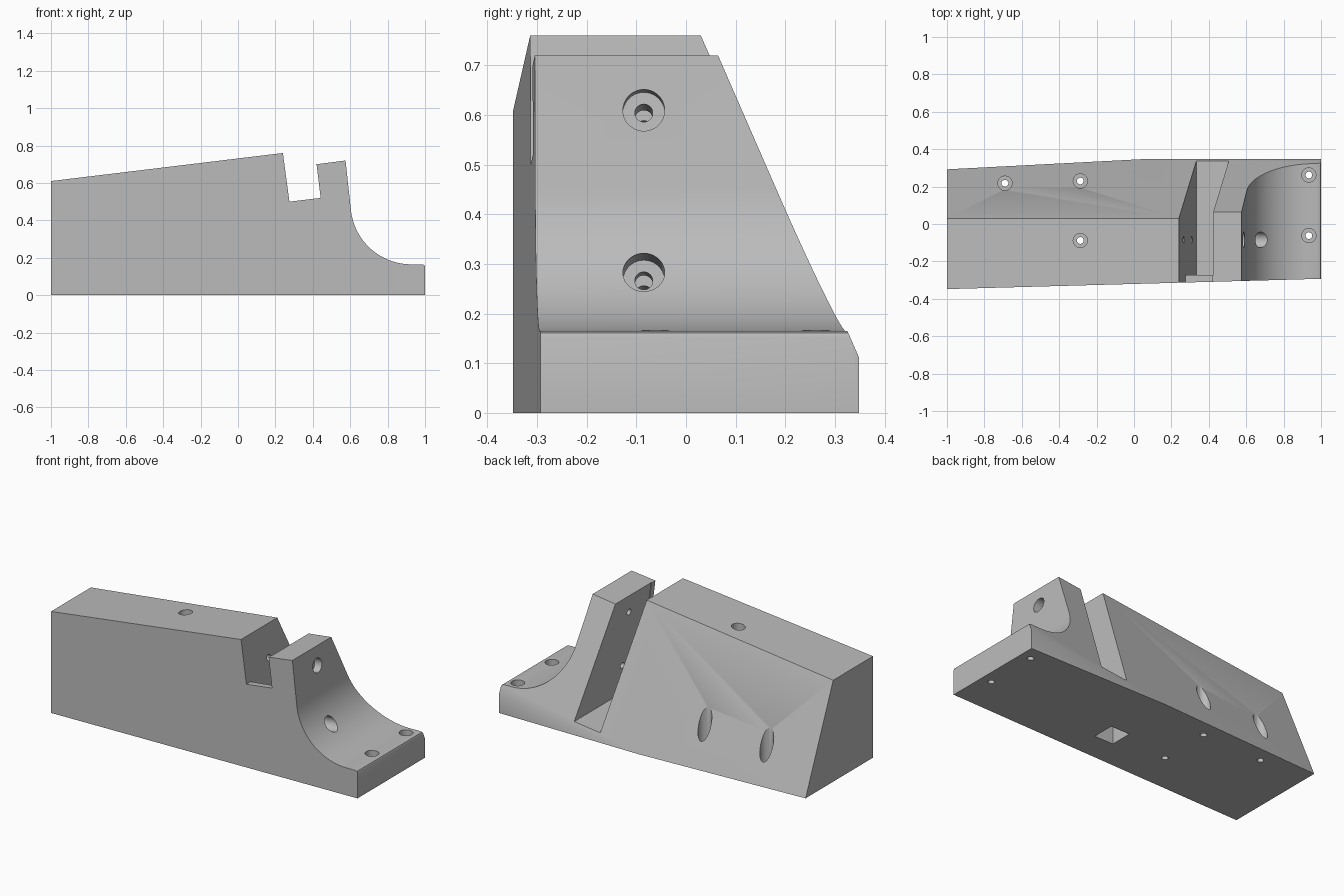
import bpy, bmesh, math
from mathutils import Vector, Matrix

if "Cube" in bpy.data.objects:
    bpy.data.objects.remove(bpy.data.objects["Cube"])

grey = bpy.data.materials.new("plain grey")
grey.use_nodes = True
grey.diffuse_color = (0.5, 0.5, 0.5, 1)
grey.node_tree.nodes["Principled BSDF"].inputs["Base Color"].default_value = (0.5, 0.5, 0.5, 1)

TILT = 0.121                                # slope of the top face
ALONG = Vector((1, 0, TILT)).normalized()   # direction up the slope
FRONT, BACK, RIDGE = -0.348, 0.348, 0.03
LEAN = 0.43                                 # run of the slanted back per unit drop


def top_z(x):
    return 0.731 + TILT * x


def make_object(name, bm):
    bmesh.ops.recalc_face_normals(bm, faces=bm.faces)
    mesh = bpy.data.meshes.new(name)
    bm.to_mesh(mesh)
    bm.free()
    mesh.materials.append(grey)
    obj = bpy.data.objects.new(name, mesh)
    bpy.context.scene.collection.objects.link(obj)
    return obj


def prism(points, y0, y1):
    """Extrude an x-z outline from y0 to y1."""
    bm = bmesh.new()
    face = bm.faces.new([bm.verts.new((x, y0, z)) for x, z in points])
    side = bmesh.ops.extrude_face_region(bm, geom=[face])["geom"]
    bmesh.ops.translate(bm, vec=(0, y1 - y0, 0),
                        verts=[v for v in side if isinstance(v, bmesh.types.BMVert)])
    return bm


def slice_off(bm, point, normal):
    """Remove everything beyond a plane and cap the opening."""
    cut = bmesh.ops.bisect_plane(bm, geom=bm.verts[:] + bm.edges[:] + bm.faces[:],
                                 plane_co=point, plane_no=normal, clear_outer=True)
    edges = [e for e in cut["geom_cut"] if isinstance(e, bmesh.types.BMEdge)]
    bmesh.ops.holes_fill(bm, edges=edges, sides=0)


def carve(body, name, bm):
    """Subtract a cutter from the body and discard the cutter."""
    cutter = make_object(name, bm)
    cutter.hide_render = True
    mod = body.modifiers.new(name, 'BOOLEAN')
    mod.operation = 'DIFFERENCE'
    mod.solver = 'EXACT'
    mod.object = cutter
    bpy.context.view_layer.objects.active = body
    bpy.ops.object.modifier_apply(modifier=mod.name)
    bpy.data.objects.remove(cutter)


def rod(start, end, radius):
    start, end = Vector(start), Vector(end)
    axis = end - start
    bm = bmesh.new()
    turn = axis.to_track_quat('Z', 'Y').to_matrix().to_4x4()
    bmesh.ops.create_cone(bm, cap_ends=True, segments=40, radius1=radius, radius2=radius,
                          depth=axis.length,
                          matrix=Matrix.Translation((start + end) / 2) @ turn)
    return bm


# Main block: side outline with notch and concave saddle
radius, cx, cz = 0.324, 0.926, 0.489
saddle = [(cx + radius * math.cos(math.radians(a)), cz + radius * math.sin(math.radians(a)))
          for a in [270 - 83 * i / 32 for i in range(33)]]
lip = [(1, 0.152), (0.996, 0.161), (0.986, 0.165)]
notch = [(0.575, 0.72), (0.42, 0.70), (0.442, 0.52), (0.275, 0.50), (0.24, top_z(0.24))]
outline = [(-1, 0), (1, 0)] + lip + saddle + notch + [(-1, top_z(-1))]
block = prism(outline, -0.6, 0.6)
slice_off(block, (-1, FRONT, 0), (0.0275, -1, 0))
slice_off(block, (0, BACK, 0), (0, 1, 0))
slice_off(block, (0, RIDGE, top_z(0)), (-LEAN * TILT, 1, LEAN))
body = make_object("angled_block", block)

# Deep blade slot behind the thin front ledge
down = Vector((TILT * 1.1, -1))


def slot_point(x, depth):
    return (x + down.x * depth, top_z(x) + down.y * depth)


slot = [slot_point(0.24, -0.1), slot_point(0.24, 0.705), slot_point(0.413, 0.705),
        slot_point(0.413, -0.1)]
carve(body, "slot_cutter", prism(slot, -0.273, 0.6))

# Nut pocket in the underside
carve(body, "pocket_cutter", prism([(0.02, -0.1), (0.145, -0.1), (0.145, 0.58), (0.02, 0.58)],
                                   -0.15, -0.015))

# Vertical counterbored mounting holes
for x, y in [(-0.69, 0.218), (-0.287, 0.23), (-0.287, -0.088), (0.935, 0.262), (0.935, -0.062)]:
    carve(body, "counterbore_cutter", rod((x, y, 0.085), (x, y, 1), 0.038))
    carve(body, "hole_cutter", rod((x, y, -0.1), (x, y, 0.2), 0.018))

# Clamp screw holes running parallel to the top slope
for z in (0.604, 0.266):
    seat = Vector((0.54, -0.085, z))
    carve(body, "clamp_counterbore_cutter", rod(seat, seat + ALONG * 0.5, 0.042))
    carve(body, "clamp_hole_cutter", rod(seat - ALONG * 0.46, seat + ALONG * 0.02, 0.018))

# Smooth the curved surfaces, keep hard edges crisp
bpy.ops.object.select_all(action='DESELECT')
body.select_set(True)
bpy.context.view_layer.objects.active = body
bpy.ops.object.shade_smooth_by_angle(angle=math.radians(25))
